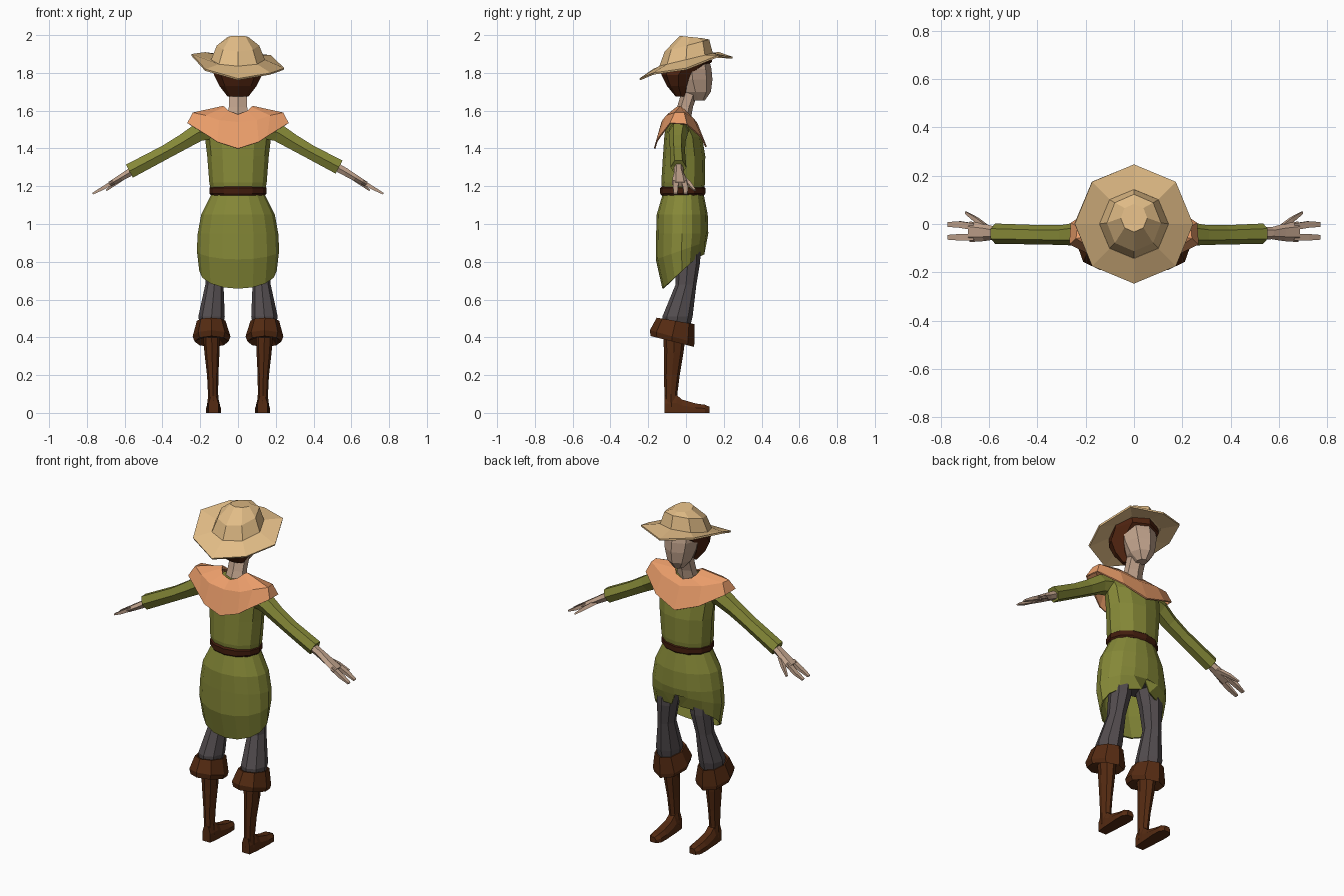
import bpy, bmesh, math
from mathutils import Vector


def mat(name, r, g, b):
    m = bpy.data.materials.new(name)
    m.diffuse_color = tuple((c / 255) ** 2.2 for c in (r, g, b)) + (1,)
    return m


STRAW = mat("straw", 226, 188, 134)
OLIVE = mat("olive cloth", 132, 135, 58)
ORANGE = mat("orange cloth", 234, 156, 106)
SKIN = mat("skin", 190, 160, 138)
HAIR = mat("hair brown", 80, 40, 23)
GREY = mat("grey cloth", 84, 78, 80)
BOOT = mat("boot leather", 86, 47, 25)
BELT = mat("belt leather", 68, 34, 21)


def loft(name, rings, material, caps=True, thick=0):
    """Skin closed rings of equal point count into one flat shaded mesh."""
    bm = bmesh.new()
    vs = [[bm.verts.new(p) for p in r] for r in rings]
    n = len(vs[0])
    for a, b in zip(vs, vs[1:]):
        for i in range(n):
            j = (i + 1) % n
            bm.faces.new((a[i], a[j], b[j], b[i]))
    if caps:
        bm.faces.new(vs[0])
        bm.faces.new(vs[-1])
    bmesh.ops.recalc_face_normals(bm, faces=bm.faces)
    me = bpy.data.meshes.new(name)
    bm.to_mesh(me)
    bm.free()
    me.materials.append(material)
    ob = bpy.data.objects.new(name, me)
    bpy.context.collection.objects.link(ob)
    if thick:
        mod = ob.modifiers.new("thickness", 'SOLIDIFY')
        mod.thickness = thick
    return ob


def ring(x, y, z, rx, ry, n=8, slope=0, phase=0):
    """Horizontal ellipse starting at -y; slope tilts it along y."""
    pts = []
    for i in range(n):
        t = math.tau * (i + phase) / n
        dy = -ry * math.cos(t)
        pts.append(Vector((x + rx * math.sin(t), y + dy, z + slope * dy)))
    return pts


def limb(path, n=6, side=1):
    """Rings across a sideways path of (x, y, z, half height, half depth)."""
    cs = [Vector(p[:3]) for p in path]
    rings = []
    for i, p in enumerate(path):
        d = (cs[min(i + 1, len(cs) - 1)] - cs[max(i - 1, 0)])
        up = Vector((-d.z, 0, d.x)).normalized()
        r = []
        for k in range(n):
            t = math.tau * (k + 0.5) / n
            q = cs[i] + up * p[3] * math.cos(t) + Vector((0, p[4] * math.sin(t), 0))
            r.append((side * q.x, q.y, q.z))
        rings.append(r)
    return rings


def sym(half):
    """Close a half outline across x = 0."""
    return half + [(-x, y, z) for x, y, z in half[-2:0:-1]]


# hat: uneven brim and faceted crown
brim = ring(0, 0, 0, 0.245, 0.247)
for p, z in zip(brim, (1.77, 1.80, 1.825, 1.895, 1.885, 1.91, 1.90, 1.82)):
    p.z = z
loft("hat_brim", [brim, ring(0, 0, 1.87, 0.143, 0.143, slope=0.24)], STRAW, False, 0.01)
loft("hat_crown", [ring(0, 0, 1.865, 0.145, 0.143, slope=0.24),
                   ring(0, 0.005, 1.945, 0.112, 0.118, slope=0.27),
                   ring(0, 0.025, 1.99, 0.055, 0.058, slope=-0.1)], STRAW)

# head, hair and neck
loft("head", [ring(0, 0.065, 1.655, 0.03, 0.035), ring(0, 0.05, 1.70, 0.068, 0.082),
              ring(0, 0.035, 1.765, 0.09, 0.105), ring(0, 0.03, 1.82, 0.1, 0.105),
              ring(0, 0.02, 1.88, 0.095, 0.1)], SKIN)
loft("hair", [ring(0, -0.025, 1.675, 0.055, 0.03), ring(0, -0.04, 1.73, 0.098, 0.06),
              ring(0, -0.04, 1.79, 0.128, 0.09), ring(0, 0, 1.845, 0.132, 0.138, slope=0.1),
              ring(0, 0, 1.875, 0.128, 0.13, slope=0.24)], HAIR)
loft("neck", [ring(0, -0.025, 1.55, 0.065, 0.05, 6), ring(0, -0.005, 1.62, 0.056, 0.042, 6),
              ring(0, 0.025, 1.71, 0.056, 0.045, 6)], SKIN)

# shoulder cape with pointed hem
loft("cape", [
    sym([(0, -.08, 1.58), (.05, -.075, 1.60), (.07, -.05, 1.62), (.08, -.03, 1.625),
         (.07, 0, 1.60), (.05, .02, 1.58), (0, .03, 1.565)]),
    sym([(0, -.13, 1.54), (.10, -.125, 1.55), (.17, -.105, 1.575), (.24, -.06, 1.59),
         (.235, -.01, 1.59), (.13, .04, 1.56), (0, .06, 1.535)]),
    sym([(0, -.17, 1.40), (.11, -.16, 1.435), (.155, -.14, 1.465), (.268, -.085, 1.535),
         (.262, .005, 1.53), (.14, .085, 1.46), (0, .11, 1.41)])], ORANGE, False, 0.008)

# tunic body and belt
loft("tunic_body", [ring(0, -0.015, 1.16, 0.142, 0.108, 12), ring(0, -0.015, 1.22, 0.152, 0.116, 12),
                    ring(0, -0.01, 1.36, 0.163, 0.112, 12), ring(0, -0.015, 1.46, 0.175, 0.1, 12),
                    ring(0, -0.035, 1.54, 0.18, 0.07, 12), ring(0, -0.03, 1.58, 0.09, 0.045, 12)], OLIVE)
loft("belt", [ring(0, -0.017, 1.152, 0.143, 0.113, 12), ring(0, -0.017, 1.162, 0.152, 0.12, 12),
              ring(0, -0.017, 1.19, 0.152, 0.12, 12), ring(0, -0.017, 1.2, 0.14, 0.11, 12)], BELT)

# tunic skirt: long at the back, slit at +y
hem = ring(0, -0.02, 0, 0.205, 0.105, 16)
for p in hem:
    p.z = 0.77 + 0.9 * p.y
hem[8].z = 0.93
for i in (7, 9):
    hem[i].x *= 0.35
    hem[i].y += 0.02
loft("tunic_skirt", [ring(0, -0.015, 1.16, 0.14, 0.108, 16), ring(0, -0.02, 1.05, 0.195, 0.135, 16),
                     ring(0, -0.02, 0.95, 0.213, 0.138, 16),
                     ring(0, -0.025, 0.86, 0.218, 0.135, 16, slope=0.35), hem], OLIVE, False, 0.008)
loft("hips", [ring(0, -0.01, 1.1, 0.14, 0.09), ring(0, 0, 0.9, 0.16, 0.085)], GREY)

for s, side in ((1, "right"), (-1, "left")):
    # sleeve, with one cuff slightly longer than the other
    cuff = 0.535 if s > 0 else 0.575
    cz = 1.385 - (cuff - 0.38) * 0.54
    loft(side + "_sleeve", limb([(0.13, -0.035, 1.50, 0.055, 0.055), (0.21, -0.04, 1.485, 0.055, 0.052),
                                 (0.29, -0.045, 1.435, 0.047, 0.042), (0.38, -0.045, 1.383, 0.043, 0.04),
                                 (cuff, -0.04, cz, 0.045, 0.042),
                                 (cuff - 0.005, -0.04, cz + 0.003, 0.025, 0.028)], 6, s), OLIVE)
    # forearm and palm
    loft(side + "_hand", limb([(0.48, -0.04, 1.325, 0.026, 0.027), (0.57, -0.038, 1.275, 0.024, 0.025),
                               (0.62, -0.035, 1.245, 0.02, 0.036),
                               (0.68, -0.032, 1.21, 0.016, 0.043)], 6, s), SKIN)
    # paired fingers and thumb
    for k, y in enumerate((-0.002, -0.055)):
        loft(f"{side}_fingers_{k}", limb([(0.66, y * 0.8 - 0.01, 1.222, 0.015, 0.02), (0.72, y, 1.187, 0.013, 0.019),
                                          (0.77, y, 1.16, 0.006, 0.014)], 4, s), SKIN)
    loft(side + "_thumb", limb([(0.6, -0.025, 1.25, 0.016, 0.018), (0.65, 0.015, 1.215, 0.014, 0.016),
                                (0.697, 0.047, 1.178, 0.006, 0.008)], 4, s), SKIN)

    # trouser leg
    loft(side + "_trouser", [ring(s * x, y, z, rx, ry) for x, y, z, rx, ry in (
        (.095, 0, .98, .08, .08), (.11, .01, .8, .06, .065), (.125, 0, .68, .048, .055),
        (.14, -.045, .51, .07, .08), (.14, -.05, .45, .06, .07))], GREY)
    # flared boot cuff
    loft(side + "_boot_cuff", [ring(s * .14, -.05, .45, .05, .06), ring(s * .142, -.052, .485, .068, .088, slope=-.17),
                               ring(s * .142, -.055, .487, .076, .1, slope=-.17),
                               ring(s * .14, -.073, .405, .1, .118, slope=-.28),
                               ring(s * .14, -.073, .378, .09, .115, slope=-.25),
                               ring(s * .14, -.06, .40, .05, .06)], BOOT)
    # boot shaft
    loft(side + "_boot_shaft", [ring(s * x, y, z, rx, ry) for x, y, z, rx, ry in (
        (.14, -.06, .43, .046, .06), (.138, -.065, .32, .04, .052), (.134, -.075, .2, .03, .042),
        (.132, -.08, .1, .027, .034), (.13, -.077, .03, .032, .036))], BOOT)
    # foot: sections along y
    loft(side + "_foot", [[(s * .13 - w, y, 0), (s * .13 + w, y, 0), (s * .13 + w, y, h * .55),
                           (s * .13 + w * .55, y, h), (s * .13 - w * .55, y, h), (s * .13 - w, y, h * .55)]
                          for y, w, h in ((-.113, .026, .09), (-.05, .033, .095), (-.02, .034, .07),
                                          (.05, .039, .05), (.1, .037, .043), (.125, .02, .032))], BOOT)
